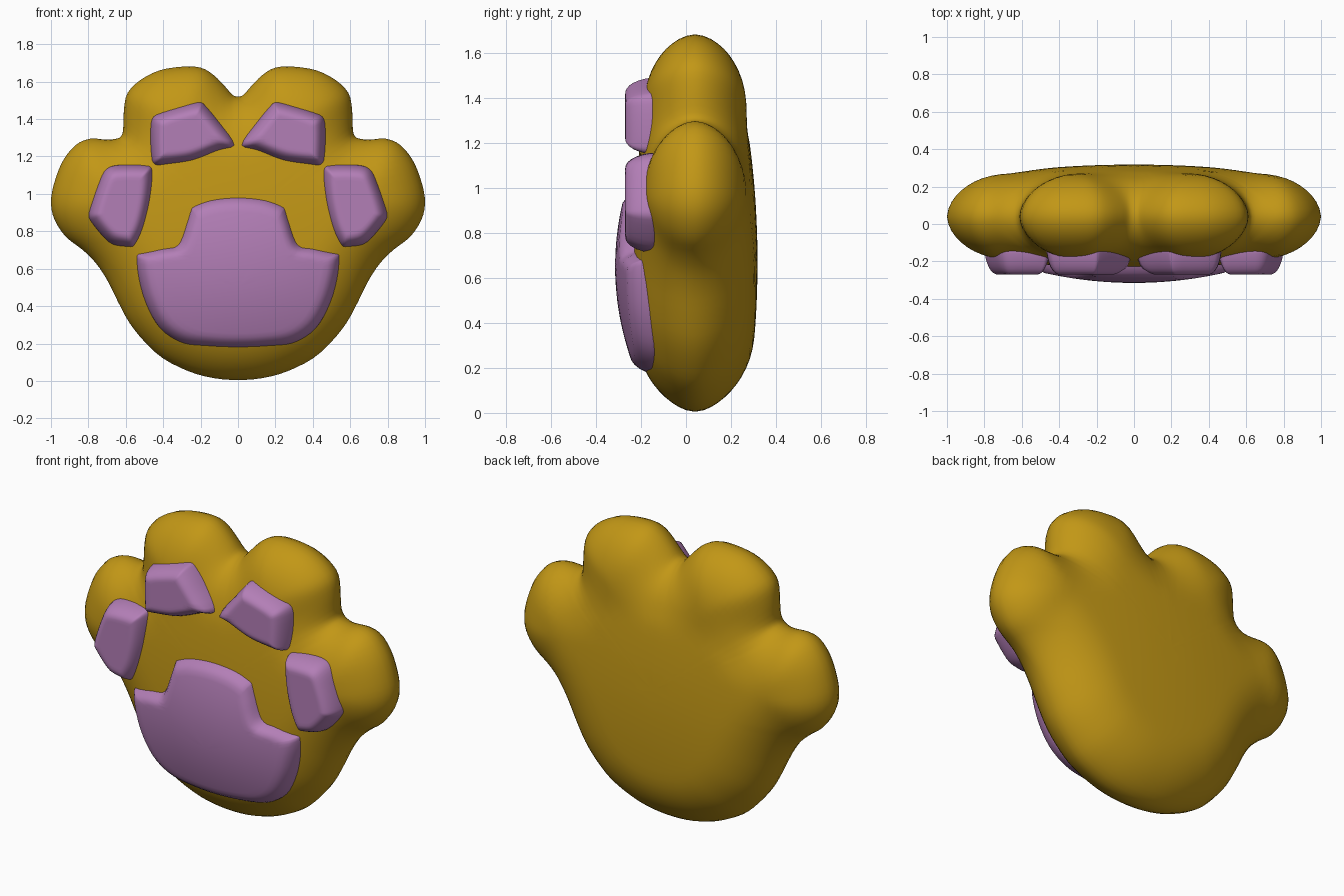
import bpy, bmesh, math
from mathutils import Vector

if "Cube" in bpy.data.objects:
    bpy.data.objects.remove(bpy.data.objects["Cube"])


def material(name, rgb):
    m = bpy.data.materials.new(name)
    m.diffuse_color = (*rgb, 1)
    m.use_nodes = True
    m.node_tree.nodes["Principled BSDF"].inputs["Base Color"].default_value = m.diffuse_color
    return m


FUR = material("fur", (0.54, 0.31, 0.008))
PAD = material("pad", (0.45, 0.21, 0.47))


def mirrored(half):
    """Close a half outline whose first and last points lie on x = 0."""
    return half + [(-x, z) for x, z in half[-2:0:-1]]


def spline(pts, steps, tension=0.5):
    """Closed smooth curve through the points."""
    P = [Vector(p) for p in pts]
    n, out = len(P), []
    for i in range(n):
        a, b, c, d = P[i - 1], P[i], P[(i + 1) % n], P[(i + 2) % n]
        m0, m1 = (c - a) * tension, (d - b) * tension
        lim = (c - b).length * 1.1
        m0, m1 = [m * min(1, lim / max(m.length, 1e-6)) for m in (m0, m1)]
        for k in range(steps):
            t = k / steps
            out.append(b * (2*t**3 - 3*t*t + 1) + m0 * (t**3 - 2*t*t + t)
                       + c * (3*t*t - 2*t**3) + m1 * (t**3 - t*t))
    return out


def edge_distance(p, loop):
    best = 9
    for i, b in enumerate(loop):
        a = loop[i - 1]
        ab = b - a
        t = max(0, min(1, (p - a).dot(ab) / max(ab.length_squared, 1e-9)))
        best = min(best, (p - a - ab * t).length_squared)
    return math.sqrt(best)


def puff(name, loop, centre, front, back, mat, rings=14, smooth=0):
    """Fill an xz outline with rings; front and back give y from (x, z, edge distance)."""
    c, n = Vector(centre), len(loop)
    bm = bmesh.new()
    sides = ([], [])
    for k in range(rings):
        s = 1 - (k / rings) ** 1.6
        pts = [c + (p - c) * s for p in loop]
        ds = [edge_distance(p, loop) if k else 0 for p in pts]
        for rows, fn in zip(sides, (front, back)):
            if k == 0 and rows is sides[1]:
                rows.append(sides[0][0])
            else:
                rows.append([bm.verts.new((p.x, fn(p.x, p.y, d), p.y)) for p, d in zip(pts, ds)])
    dc = edge_distance(c, loop)
    for rows, fn in zip(sides, (front, back)):
        for r0, r1 in zip(rows, rows[1:]):
            for i in range(n):
                bm.faces.new((r0[i - 1], r0[i], r1[i], r1[i - 1]))
        tip = bm.verts.new((c.x, fn(c.x, c.y, dc), c.y))
        for i in range(n):
            bm.faces.new((rows[-1][i - 1], rows[-1][i], tip))
    bmesh.ops.recalc_face_normals(bm, faces=bm.faces)
    me = bpy.data.meshes.new(name)
    bm.to_mesh(me)
    bm.free()
    me.materials.append(mat)
    me.shade_smooth()
    ob = bpy.data.objects.new(name, me)
    bpy.context.collection.objects.link(ob)
    if smooth:
        mod = ob.modifiers.new("soften", 'SMOOTH')
        mod.factor, mod.iterations = 0.5, smooth
        mod.use_x = mod.use_z = False
    return ob


def dome(d, width, power=0.5):
    t = min(d / width, 1)
    return (1 - (1 - t) ** 2) ** power


# Paw body: palm and four toes, puffed evenly to front and back
body = mirrored([(0, 0.005), (0.13, 0.015), (0.26, 0.05), (0.40, 0.12), (0.5, 0.21), (0.58, 0.31),
                 (0.64, 0.42), (0.70, 0.54), (0.76, 0.63), (0.83, 0.70), (0.92, 0.77), (0.98, 0.86),
                 (1.0, 0.95), (0.985, 1.05), (0.94, 1.17), (0.87, 1.26), (0.79, 1.295), (0.70, 1.29),
                 (0.635, 1.30), (0.615, 1.335), (0.61, 1.45), (0.59, 1.54), (0.52, 1.61),
                 (0.42, 1.66), (0.30, 1.68), (0.20, 1.675), (0.13, 1.635), (0.07, 1.575),
                 (0.03, 1.53), (0, 1.52)])


def half_depth(x, z, d):
    bulge = max(0, 1 - (x / 0.75) ** 2 - ((z - 0.67) / 0.62) ** 2)
    return 0.23 * dome(d, 0.33, 0.55) + 0.048 * bulge


puff("paw_body", spline(body, 3), (0, 0.85),
     lambda x, z, d: 0.04 - half_depth(x, z, d),
     lambda x, z, d: 0.04 + half_depth(x, z, d), FUR, 20, 3)

# Pads: rounded cushions sunk into the front of the body
BASE = -0.11


def cushion(name, loop, centre, face):
    puff(name, loop, centre,
         lambda x, z, d: BASE + (face(x, z) - BASE) * dome(d, 0.07),
         lambda x, z, d: BASE, PAD)


palm = mirrored([(0, 1.0), (0.15, 0.985), (0.255, 0.945), (0.27, 0.92), (0.29, 0.85), (0.33, 0.74),
                 (0.40, 0.725), (0.545, 0.69), (0.555, 0.675), (0.545, 0.58), (0.50, 0.42),
                 (0.42, 0.28), (0.3, 0.2), (0.15, 0.175), (0, 0.168)])
cushion("palm_pad", spline(palm, 4), (0, 0.5),
        lambda x, z: -0.315 + 0.045 * ((z - 0.65) / 0.33) ** 2 + 0.07 * (x / 0.55) ** 2)

inner = [(0.01, 1.26), (0.10, 1.385), (0.18, 1.48), (0.205, 1.492), (0.27, 1.48), (0.44, 1.425),
         (0.468, 1.37), (0.465, 1.18), (0.44, 1.148), (0.38, 1.15), (0.24, 1.17), (0.1, 1.225)]
outer = [(0.452, 1.13), (0.475, 1.155), (0.65, 1.155), (0.715, 1.125), (0.76, 1.03), (0.80, 0.90),
         (0.79, 0.855), (0.69, 0.74), (0.60, 0.712), (0.55, 0.715), (0.50, 0.80), (0.465, 0.93),
         (0.45, 1.05)]
for side, sx in (("right", 1), ("left", -1)):
    for part, pts, (cx, cz) in (("inner", inner, (0.29, 1.31)), ("outer", outer, (0.62, 0.94))):
        cushion(f"{part}_toe_pad_{side}", spline([(sx * x, z) for x, z in pts], 4),
                (sx * cx, cz), lambda x, z: -0.27)
